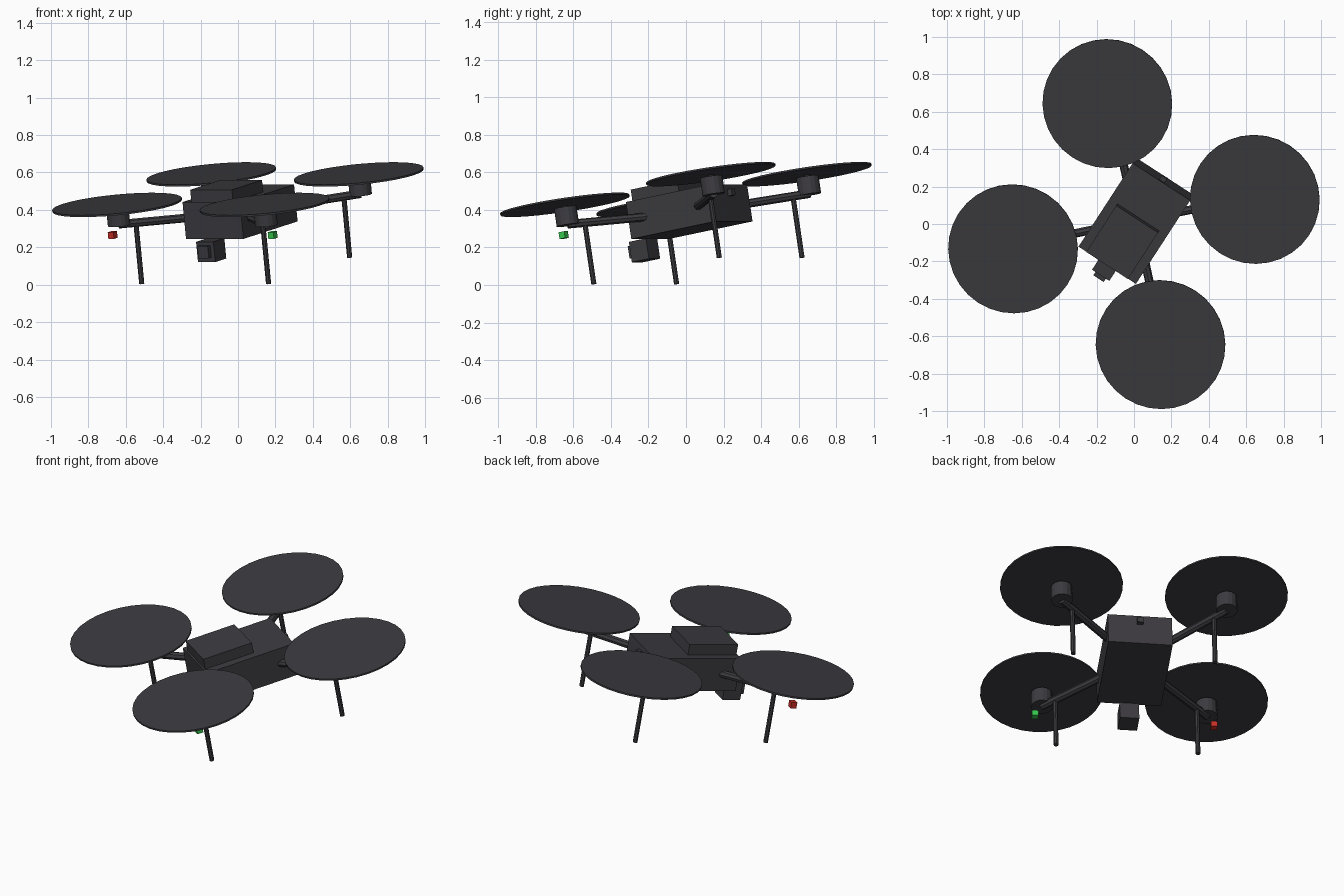
import bpy
import math
from mathutils import Matrix, Vector

cube = bpy.data.objects.get("Cube")
if cube:
    bpy.data.objects.remove(cube, do_unlink=True)


def material(name, rgb):
    mat = bpy.data.materials.new(name)
    mat.use_nodes = True
    mat.diffuse_color = (*rgb, 1)
    mat.node_tree.nodes["Principled BSDF"].inputs["Base Color"].default_value = (*rgb, 1)
    return mat


charcoal = material("charcoal", (0.045, 0.043, 0.05))
red = material("red_light", (0.6, 0.03, 0.02))
green = material("green_light", (0.04, 0.6, 0.08))

# Banked flight pose shared by every part
POSE = (Matrix.Translation((0.011, 0.017, 0.39))
        @ Matrix.Rotation(math.radians(-33), 4, "Z")
        @ Matrix.Rotation(math.radians(10), 4, "X"))


def finish(name, mat, local):
    ob = bpy.context.object
    ob.name = ob.data.name = name
    ob.data.materials.append(mat)
    ob.matrix_world = POSE @ local
    return ob


def box(name, centre, size, mat=charcoal):
    bpy.ops.mesh.primitive_cube_add(size=1)
    ob = finish(name, mat, Matrix.Translation(centre))
    ob.data.transform(Matrix.Diagonal((*size, 1)))
    return ob


def rod(name, start, end, radius, sides, mat=charcoal):
    start, end = Vector(start), Vector(end)
    axis = end - start
    bpy.ops.mesh.primitive_cylinder_add(vertices=sides, radius=radius, depth=axis.length)
    turn = axis.to_track_quat("Z", "Y").to_matrix().to_4x4()
    return finish(name, mat, Matrix.Translation((start + end) / 2) @ turn)


# Fuselage, raised battery cover and rear socket
box("body", (0, 0, 0), (0.366, 0.54, 0.2))
box("battery_cover", (0, -0.11, 0.132), (0.266, 0.3, 0.066))
box("rear_socket", (0, 0.28, 0.055), (0.035, 0.03, 0.035))

# Camera under the nose
box("camera", (0, -0.315, -0.153), (0.11, 0.11, 0.11))
box("camera_lens", (0, -0.38, -0.15), (0.066, 0.03, 0.066))

# Four arms, each with motor, rotor disc and landing leg
REACH = 0.47
for side, sx in (("left", 1), ("right", -1)):
    for end, sy in (("front", -1), ("rear", 1)):
        tag = f"{end}_{side}"
        x, y = sx * REACH, sy * REACH
        rod(f"{tag}_arm", (x * 0.3, y * 0.3, 0), (x, y, 0.015), 0.023, 8)
        rod(f"{tag}_motor", (x, y, 0.01), (x, y, 0.105), 0.061, 16)
        rod(f"{tag}_shaft", (x, y, 0.1), (x, y, 0.12), 0.015, 8)
        rod(f"{tag}_rotor_disc", (x, y, 0.115), (x, y, 0.125), 0.348, 32)
        rod(f"{tag}_leg", (x * 0.86, y * 0.86, 0), (x * 0.86, y * 0.86, -0.32), 0.014, 8)

# Navigation lights below the front motors
box("left_light", (0.51, -0.48, -0.042), (0.036, 0.036, 0.036), green)
box("right_light", (-0.51, -0.48, -0.042), (0.036, 0.036, 0.036), red)
